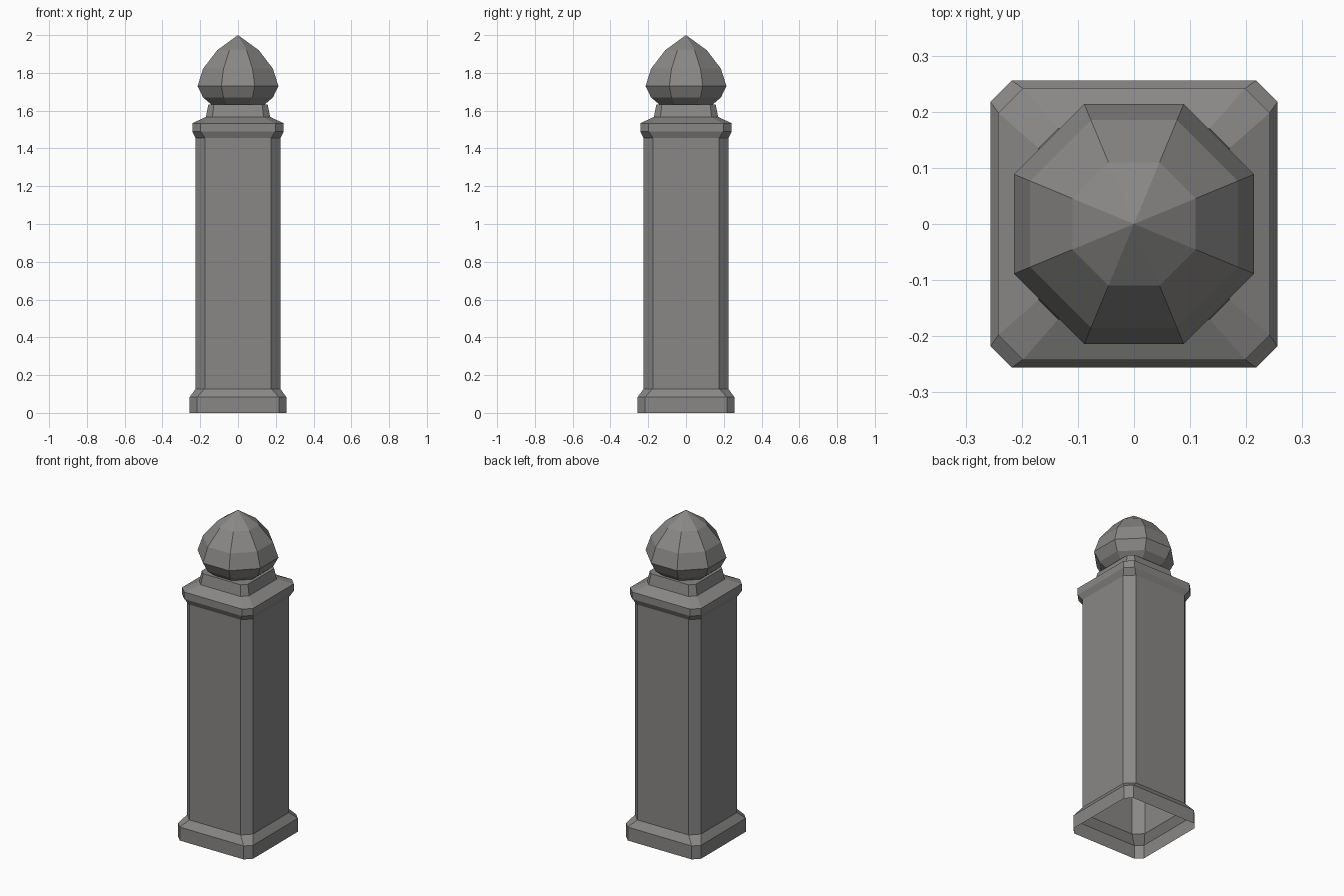
import bpy, bmesh, math

cube = bpy.data.objects.get("Cube")
if cube:
    bpy.data.objects.remove(cube, do_unlink=True)

stone = bpy.data.materials.new("grey stone")
stone.use_nodes = True
colour = (0.25, 0.245, 0.24, 1)
stone.diffuse_color = colour
bsdf = stone.node_tree.nodes["Principled BSDF"]
bsdf.inputs["Base Color"].default_value = colour
bsdf.inputs["Roughness"].default_value = 0.9


def eight_sided(half, flat):
    """Corners of a square of given half width whose corners are cut off beyond flat."""
    pts = []
    for sx, sy in ((1, 1), (-1, 1), (-1, -1), (1, -1)):
        pair = [(sx * half, sy * flat), (sx * flat, sy * half)]
        pts += pair if sx * sy > 0 else pair[::-1]
    return pts


def loft(name, sections, tip=None, close_bottom=False, close_top=False):
    """Skin a stack of (half, flat, z) sections, ending in a point if tip is given."""
    bm = bmesh.new()
    rings = [[bm.verts.new((x, y, z)) for x, y in eight_sided(h, f)]
             for h, f, z in sections]
    for low, high in zip(rings, rings[1:]):
        for i in range(8):
            j = (i + 1) % 8
            bm.faces.new((low[i], low[j], high[j], high[i]))
    if tip is not None:
        apex = bm.verts.new((0, 0, tip))
        for i in range(8):
            bm.faces.new((rings[-1][i], rings[-1][(i + 1) % 8], apex))
    if close_top:
        bm.faces.new(rings[-1])
    if close_bottom:
        bm.faces.new(rings[0][::-1])
    mesh = bpy.data.meshes.new(name)
    bm.to_mesh(mesh)
    bm.free()
    mesh.materials.append(stone)
    obj = bpy.data.objects.new(name, mesh)
    bpy.context.collection.objects.link(obj)
    return obj


# Hollow post, open underneath: plinth, shaft, collar and neck
shaft = (0.225, 0.175)
loft("plinth", [(0.256, 0.218, 0), (0.256, 0.218, 0.083), (*shaft, 0.127)])
loft("shaft", [(*shaft, 0.127), (*shaft, 1.455)])
loft("collar", [(*shaft, 1.455), (0.242, 0.198, 1.49), (0.242, 0.198, 1.533),
                (0.17, 0.135, 1.567)])
loft("neck", [(0.17, 0.135, 1.567), (0.157, 0.128, 1.632)], close_top=True)

# Faceted bud on top, a regular octagon at every level
profile = [(0.14, 1.632), (0.185, 1.67), (0.214, 1.73), (0.185, 1.822), (0.11, 1.92)]
octagon = math.tan(math.pi / 8)
loft("finial", [(r, r * octagon, z) for r, z in profile], tip=2.0, close_bottom=True)
